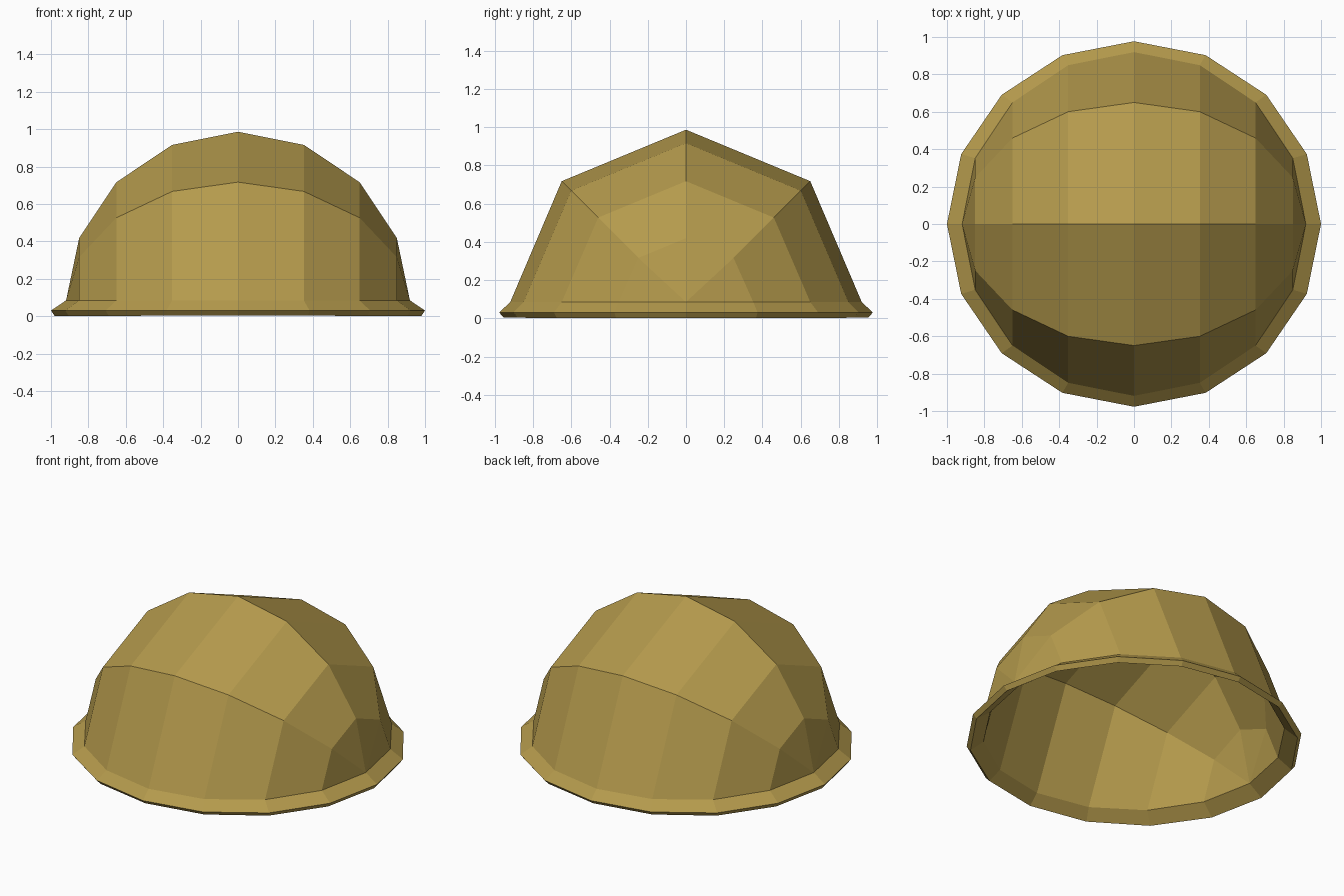
import bpy, bmesh, math
from mathutils import Matrix

if "Cube" in bpy.data.objects:
    bpy.data.objects.remove(bpy.data.objects["Cube"], do_unlink=True)

# Single ochre colour
ochre = bpy.data.materials.new("ochre")
ochre.use_nodes = True
colour = (0.46, 0.325, 0.073, 1)
ochre.diffuse_color = colour
ochre.node_tree.nodes["Principled BSDF"].inputs["Base Color"].default_value = colour

RADIUS = 0.919
CENTRE_Z = 0.067
DOME_BASE_Z = 0.085
BRIM_X, BRIM_Y, BRIM_Z = 1.0, 0.977, 0.03

# Dome: upper half of a faceted sphere whose poles lie on the left and right
bm = bmesh.new()
bmesh.ops.create_uvsphere(bm, u_segments=8, v_segments=8, radius=RADIUS,
                          matrix=Matrix.Rotation(math.pi / 2, 4, "Y"))
lower = [v for v in bm.verts if v.co.z < -0.01]
bmesh.ops.delete(bm, geom=lower, context="VERTS")
bmesh.ops.translate(bm, vec=(0, 0, CENTRE_Z), verts=bm.verts)

# Level the base of the dome slightly above the sphere's centre
edge = [e for e in bm.edges if e.is_boundary]
for v in {v for e in edge for v in e.verts}:
    v.co.z = DOME_BASE_Z

# Brim: flare the open edge outwards and down
flared = bmesh.ops.extrude_edge_only(bm, edges=edge)["geom"]
for v in flared:
    if isinstance(v, bmesh.types.BMVert):
        v.co.x *= BRIM_X / RADIUS
        v.co.y *= BRIM_Y / RADIUS
        v.co.z = BRIM_Z

# Face the shell outwards
bmesh.ops.recalc_face_normals(bm, faces=bm.faces)
bm.normal_update()
top = max(bm.faces, key=lambda f: f.calc_center_median().z)
if top.normal.z < 0:
    bmesh.ops.reverse_faces(bm, faces=bm.faces)

mesh = bpy.data.meshes.new("domed_shell")
bm.to_mesh(mesh)
bm.free()
mesh.materials.append(ochre)
shell = bpy.data.objects.new("domed_shell", mesh)
bpy.context.collection.objects.link(shell)

# Wall thickness, grown inwards; the inside stays hollow
wall = shell.modifiers.new("wall", "SOLIDIFY")
wall.thickness = 0.036
wall.offset = -1
